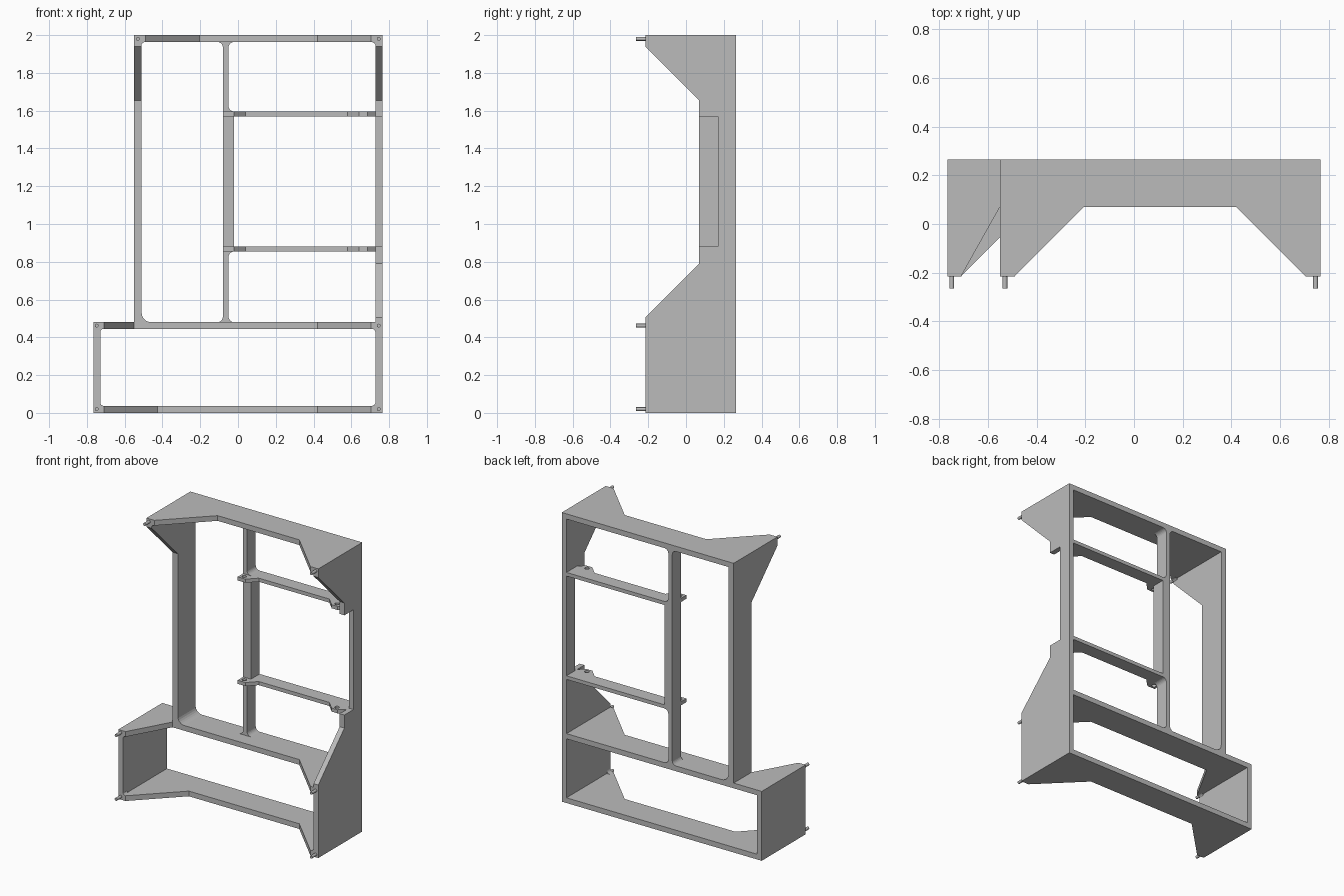
import bpy, bmesh, math
from mathutils import Vector

old = bpy.data.objects.get("Cube")
if old:
    bpy.data.objects.remove(old, do_unlink=True)

grey = bpy.data.materials.new("light_grey")
grey.use_nodes = True
colour = (0.5, 0.5, 0.5, 1)
grey.diffuse_color = colour
grey.node_tree.nodes["Principled BSDF"].inputs["Base Color"].default_value = colour

BACK, MID, FRONT, INNER = 0.265, 0.07, -0.215, 0.17
RIGHT, LOW_L, UP_L = 0.765, -0.765, -0.55
WALL, TOP, DECK = 0.036, 2.0, 0.48
PLACE = {"x": lambda u, v, w: (w, u, v),
         "y": lambda u, v, w: (u, w, v),
         "z": lambda u, v, w: (u, v, w)}


def prism(name, outline, axis, start, end):
    """Extrude a flat outline along an axis."""
    bm = bmesh.new()
    face = bm.faces.new([bm.verts.new(PLACE[axis](u, v, start)) for u, v in outline])
    grown = bmesh.ops.extrude_face_region(bm, geom=[face])["geom"]
    shift = Vector(PLACE[axis](0, 0, end - start))
    bmesh.ops.translate(bm, vec=shift, verts=[g for g in grown if isinstance(g, bmesh.types.BMVert)])
    bmesh.ops.recalc_face_normals(bm, faces=bm.faces)
    mesh = bpy.data.meshes.new(name)
    bm.to_mesh(mesh)
    bm.free()
    mesh.materials.append(grey)
    obj = bpy.data.objects.new(name, mesh)
    bpy.context.collection.objects.link(obj)
    return obj


def rect(u0, u1, v0, v1):
    return [(u0, v0), (u1, v0), (u1, v1), (u0, v1)]


def circle(u, v, r, n=20):
    return [(u + r * math.cos(i * math.tau / n), v + r * math.sin(i * math.tau / n)) for i in range(n)]


def fillet(name, x, z, sx, sz, r, front, back=BACK):
    """Concave rounding in an inside corner."""
    arc = [(x + sx * r * (1 - math.sin(a)), z + sz * r * (1 - math.cos(a)))
           for a in (i * math.pi / 12 for i in range(7))]
    prism(name, [(x, z)] + arc, "y", front, back)


# Horizontal plates with tapered front wings
right_wing = [(0.42, MID), (0.705, FRONT), (RIGHT, FRONT), (RIGHT, BACK)]
prism("bottom_plate", [(LOW_L, BACK), (LOW_L, FRONT), (-0.71, FRONT), (-0.425, MID)] + right_wing,
      "z", 0, WALL)
prism("middle_plate", [(LOW_L, BACK), (LOW_L, FRONT), (-0.71, FRONT), (UP_L, MID)] + right_wing,
      "z", DECK - WALL, DECK)
prism("top_plate", [(UP_L, BACK), (UP_L, FRONT), (-0.49, FRONT), (-0.205, MID)] + right_wing,
      "z", TOP - WALL, TOP)

# Side walls
upper_wing = [(MID, 1.655), (FRONT, 1.94), (FRONT, TOP), (BACK, TOP)]
prism("lower_right_wall", rect(FRONT, BACK, 0, DECK), "x", LOW_L, LOW_L + WALL)
prism("upper_right_wall", [(BACK, DECK), (MID, DECK)] + upper_wing, "x", UP_L, UP_L + WALL + 0.004)
prism("left_wall", [(BACK, 0), (FRONT, 0), (FRONT, 0.505), (MID, 0.79), (MID, 0.88),
                    (INNER, 0.88), (INNER, 1.57), (MID, 1.57)] + upper_wing,
      "x", RIGHT - WALL, RIGHT)

# Vertical divider, thicker between the shelves
prism("divider", rect(-0.08, -0.05, DECK, TOP - WALL), "y", INNER, BACK)
prism("divider_thick_section", rect(-0.08, -0.02, 0.87, 1.58), "y", INNER, BACK)

# Shelves with drilled mounting ears
for name, z in (("lower_shelf", 0.855), ("upper_shelf", 1.57)):
    shelf = prism(name, [(-0.08, BACK), (0.74, BACK), (0.74, 0.15), (0.73, 0.15), (0.685, 0.11),
                         (0.64, 0.11), (0.58, INNER), (0.04, INNER), (-0.02, 0.11), (-0.08, 0.11)],
                  "z", z, z + 0.025)
    for x in (-0.05, 0.66):
        drill = prism("drill", circle(x, 0.14, 0.015), "z", z - 0.05, z + 0.08)
        drill.hide_render = True
        cut = shelf.modifiers.new("hole", "BOOLEAN")
        cut.operation, cut.solver, cut.object = "DIFFERENCE", "EXACT", drill
        bpy.context.view_layer.objects.active = shelf
        bpy.ops.object.modifier_apply(modifier=cut.name)
        bpy.data.objects.remove(drill, do_unlink=True)

# Rounded inside corners
fillet("wall_fillet", UP_L + 0.04, DECK, 1, 1, 0.05, MID)
for z, sz in ((DECK, 1), (TOP - WALL, -1)):
    fillet("divider_fillet", -0.08, z, -1, sz, 0.03, INNER)
    fillet("divider_fillet", -0.05, z, 1, sz, 0.03, INNER)
fillet("shelf_fillet", -0.05, 1.595, 1, 1, 0.03, INNER)
fillet("shelf_fillet", -0.05, 0.855, 1, -1, 0.03, INNER)

# Locating pins with small corner bosses
for x, z, sx, sz in ((-0.53, 1.98, 1, -1), (0.745, 1.98, -1, -1), (0.745, 0.462, -1, -1),
                     (0.745, 0.02, -1, 1), (-0.748, 0.462, 1, -1), (-0.748, 0.02, 1, 1)):
    pin = prism("locating_pin", circle(x, z, 0.01), "y", -0.265, FRONT + 0.02)
    for face in pin.data.polygons:
        face.use_smooth = len(face.vertices) == 4
    pin.data.set_sharp_from_angle(angle=math.radians(40))
    fillet("corner_boss", x + sx * 0.016, z + sz * 0.016, sx, sz, 0.025, FRONT, FRONT + 0.04)
